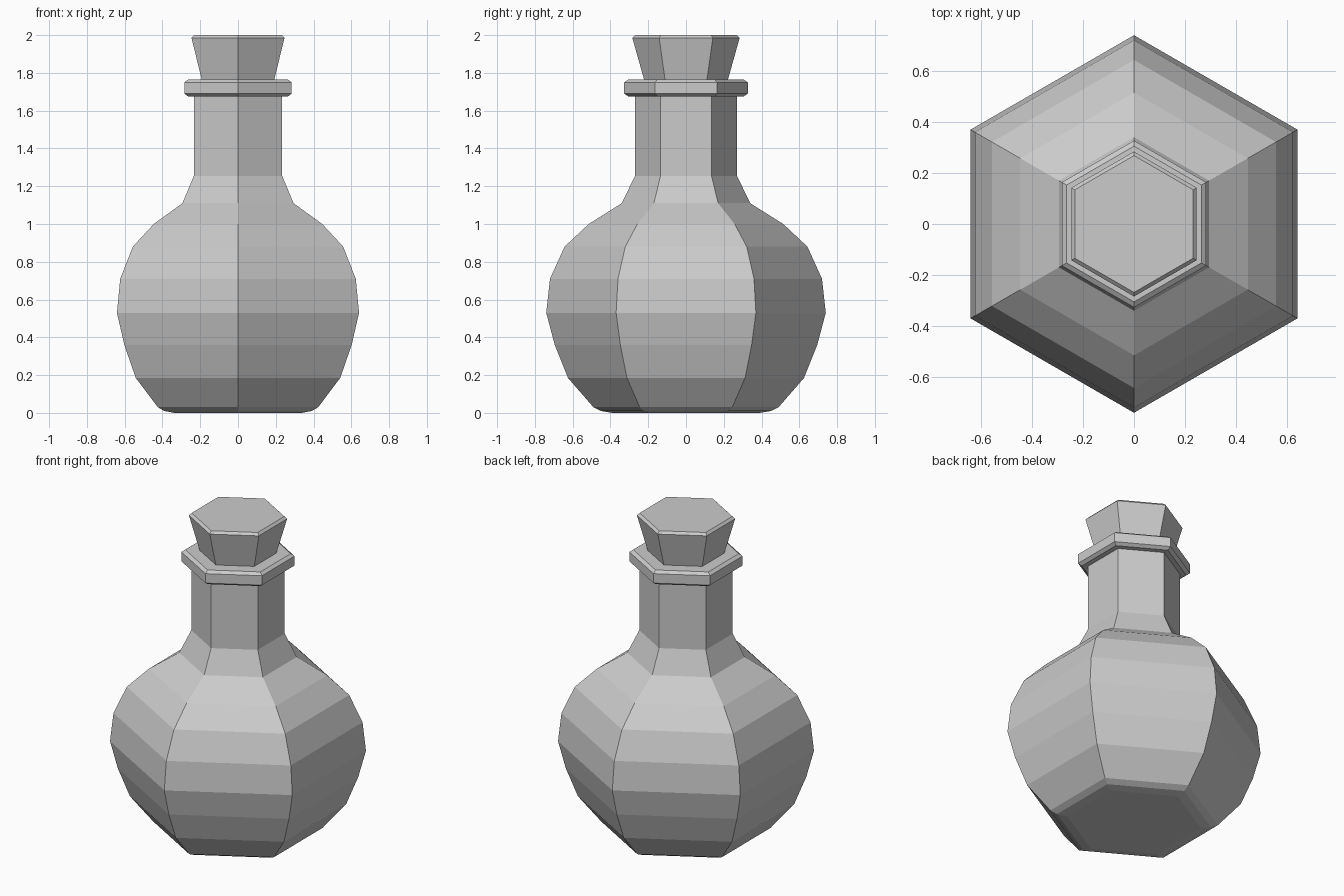
import bpy
import bmesh
import math

cube = bpy.data.objects.get("Cube")
if cube:
    bpy.data.objects.remove(cube, do_unlink=True)

SIDES = 6

grey = bpy.data.materials.new("plain_grey")
grey.use_nodes = True
colour = (0.6, 0.6, 0.6, 1.0)
grey.diffuse_color = colour
grey.node_tree.nodes["Principled BSDF"].inputs["Base Color"].default_value = colour


def hex_turned(name, profile):
    """Closed six-sided solid from a (corner radius, height) profile, corners on the y axis."""
    bm = bmesh.new()
    rings = []
    for radius, height in profile:
        ring = []
        for i in range(SIDES):
            angle = math.pi / 2 + math.tau * i / SIDES
            ring.append(bm.verts.new((radius * math.cos(angle), radius * math.sin(angle), height)))
        rings.append(ring)
    for low, high in zip(rings, rings[1:]):
        for i in range(SIDES):
            j = (i + 1) % SIDES
            bm.faces.new((low[i], low[j], high[j], high[i]))
    bm.faces.new(rings[0][::-1])
    bm.faces.new(rings[-1])
    bmesh.ops.recalc_face_normals(bm, faces=bm.faces)
    mesh = bpy.data.meshes.new(name)
    bm.to_mesh(mesh)
    bm.free()
    mesh.materials.append(grey)
    obj = bpy.data.objects.new(name, mesh)
    bpy.context.collection.objects.link(obj)
    return obj


# Faceted bulb with its bevelled base, shoulder and straight neck
hex_turned("flask_body", [
    (0.39, 0.0), (0.45, 0.01), (0.49, 0.03), (0.625, 0.185), (0.695, 0.36),
    (0.74, 0.53), (0.72, 0.71), (0.643, 0.88), (0.515, 1.0), (0.34, 1.11),
    (0.27, 1.255), (0.27, 1.69),
])

# Bevelled collar around the mouth
hex_turned("neck_collar", [
    (0.305, 1.675), (0.327, 1.69), (0.327, 1.75), (0.305, 1.765),
])

# Flared stopper with a bevelled top edge
hex_turned("stopper", [
    (0.215, 1.74), (0.284, 1.985), (0.268, 2.0),
])
